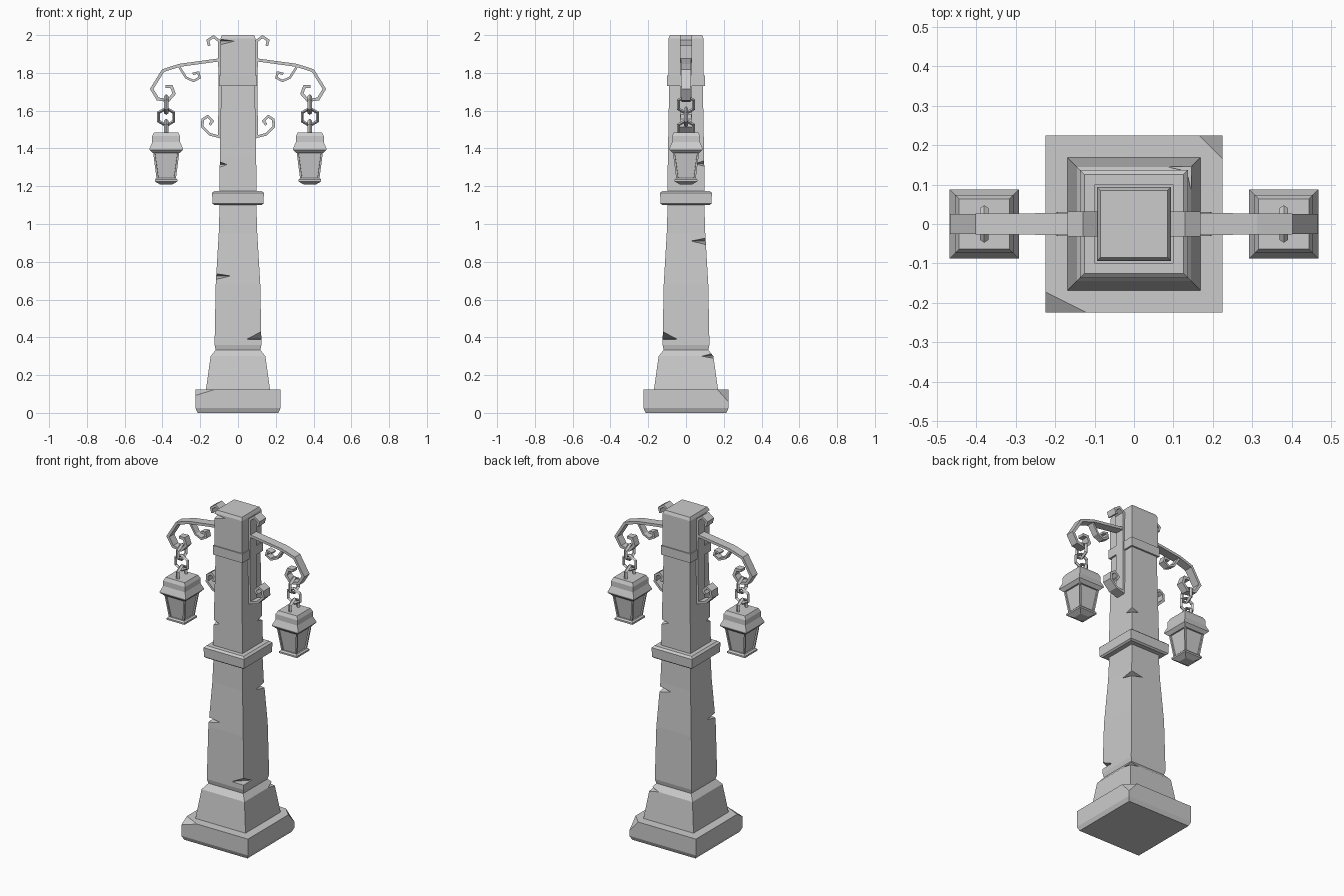
import bpy, bmesh
from math import pi
from mathutils import Vector, Matrix

cube = bpy.data.objects.get("Cube")
if cube:
    bpy.data.objects.remove(cube, do_unlink=True)

GREY = (0.6, 0.6, 0.6, 1)
mat = bpy.data.materials.new("plain_grey")
mat.use_nodes = True
mat.diffuse_color = GREY
mat.node_tree.nodes["Principled BSDF"].inputs["Base Color"].default_value = GREY


def finish(name, bm):
    bmesh.ops.recalc_face_normals(bm, faces=bm.faces)
    mesh = bpy.data.meshes.new(name)
    bm.to_mesh(mesh)
    bm.free()
    mesh.materials.append(mat)
    ob = bpy.data.objects.new(name, mesh)
    bpy.context.collection.objects.link(ob)
    return ob


def square_stack(profile, cx=0):
    """Closed square column through (half width, height) pairs."""
    bm = bmesh.new()
    rings = [[bm.verts.new((cx + sx * h, sy * h, z))
              for sx, sy in ((-1, -1), (1, -1), (1, 1), (-1, 1))] for h, z in profile]
    for a, b in zip(rings, rings[1:]):
        for i in range(4):
            j = (i + 1) % 4
            bm.faces.new((a[i], a[j], b[j], b[i]))
    bm.faces.new(rings[0][::-1])
    bm.faces.new(rings[-1])
    bmesh.ops.recalc_face_normals(bm, faces=bm.faces)
    return bm


def slice_off(bm, point, normal):
    """Shear a corner away and close the cut."""
    cut = bmesh.ops.bisect_plane(bm, geom=bm.verts[:] + bm.edges[:] + bm.faces[:],
                                 plane_co=point, plane_no=normal, clear_outer=True)
    edges = [e for e in cut["geom_cut"] if isinstance(e, bmesh.types.BMEdge)]
    bmesh.ops.contextual_create(bm, geom=edges)


def chip(ob, sx, sy, half, z, depth, up, down):
    """Cut a wedge-shaped chip out of a vertical edge of a column."""
    out = Vector((sx, sy, 0)).normalized()
    side = Vector((-out.y, out.x, 0)) * 0.3
    corner = Vector((sx * half, sy * half, z))
    tip, far = corner - out * depth, corner + out * depth
    bm = bmesh.new()
    ends = []
    for s in (-side, side):
        ends.append([bm.verts.new(p + s) for p in
                     (tip, far + Vector((0, 0, up * 2)), far - Vector((0, 0, down * 2)))])
    a, b = ends
    bm.faces.new(a)
    bm.faces.new(b[::-1])
    for i in range(3):
        j = (i + 1) % 3
        bm.faces.new((a[i], b[i], b[j], a[j]))
    cutter = finish("chip_cutter", bm)
    mod = ob.modifiers.new("chip", "BOOLEAN")
    mod.operation, mod.solver, mod.object = "DIFFERENCE", "EXACT", cutter
    bpy.context.view_layer.objects.active = ob
    bpy.ops.object.modifier_apply(modifier=mod.name)
    bpy.data.objects.remove(cutter, do_unlink=True)


def strip(name, points, w0, w1, thick, s):
    """Flat iron strip following (x, z) points, tapering in y, on side s."""
    pts = [Vector((s * x, 0, z)) for x, z in points]
    n = len(pts) - 1
    bm = bmesh.new()
    rings = []
    for i, p in enumerate(pts):
        d_in = (p - pts[i - 1]).normalized() if i else (pts[1] - p).normalized()
        d_out = (pts[i + 1] - p).normalized() if i < n else d_in
        d = (d_in + d_out).normalized()
        off = Vector((-d.z, 0, d.x)) * (thick / 2 / max(d.dot(d_in), 0.5))
        w = Vector((0, w0 + (w1 - w0) * i / n, 0))
        rings.append([bm.verts.new(v) for v in (p + off + w, p + off - w, p - off - w, p - off + w)])
    for a, b in zip(rings, rings[1:]):
        for i in range(4):
            j = (i + 1) % 4
            bm.faces.new((a[i], a[j], b[j], b[i]))
    bm.faces.new(rings[0])
    bm.faces.new(rings[-1])
    return finish(name, bm)


def link(name, x, z, turn):
    """Six-sided chain link with a diamond section."""
    bm = bmesh.new()
    rings = []
    for i in range(6):
        rot = Matrix.Rotation(i * pi / 3, 3, "Y")
        rings.append([bm.verts.new(Matrix.Rotation(turn, 3, "Z") @ (rot @ Vector(p)) + Vector((x, 0, z)))
                      for p in ((0, 0, 0.055), (0, 0.011, 0.046), (0, 0, 0.037), (0, -0.011, 0.046))])
    for k in range(6):
        a, b = rings[k], rings[(k + 1) % 6]
        for i in range(4):
            j = (i + 1) % 4
            bm.faces.new((a[i], a[j], b[j], b[i]))
    finish(name, bm)


# Stone foot with two sheared corners
bm = square_stack([(0.214, 0), (0.225, 0.025), (0.225, 0.125)])
slice_off(bm, (0.195, 0.195, 0.125), (1, 1, 0.9))
slice_off(bm, (-0.19, -0.19, 0.125), (-0.5, -1, 1.6))
finish("foot", bm)

# Pedestal
pedestal = finish("pedestal", square_stack([(0.17, 0.12), (0.145, 0.3), (0.117, 0.335)]))
chip(pedestal, 1, 1, 0.143, 0.3, 0.04, 0.02, 0.01)

# Lower shaft
shaft = finish("lower_shaft", square_stack(
    [(0.117, 0.33), (0.124, 0.36), (0.118, 0.68), (0.102, 0.95), (0.097, 1.11)]))
chip(shaft, 1, -1, 0.123, 0.39, 0.055, 0.04, 0.002)
chip(shaft, -1, -1, 0.116, 0.725, 0.055, 0.012, 0.018)
chip(shaft, 1, 1, 0.104, 0.91, 0.055, 0.015, 0.018)

# Collar
finish("collar", square_stack(
    [(0.125, 1.1), (0.135, 1.108), (0.137, 1.165), (0.125, 1.176)]))

# Upper shaft
upper = finish("upper_shaft", square_stack([(0.099, 1.17), (0.096, 1.35), (0.089, 1.74)]))
chip(upper, -1, -1, 0.097, 1.315, 0.028, 0.015, 0.015)
chip(upper, 1, 1, 0.097, 1.32, 0.035, 0.015, 0.015)

# Band and head block
finish("band", square_stack([(0.1, 1.73), (0.1, 1.785)]))
head = finish("head_block", square_stack([(0.094, 1.78), (0.093, 1.982), (0.085, 2.0)]))
chip(head, -1, -1, 0.092, 1.968, 0.05, 0.01, 0.018)

for s, side in ((1, "left"), (-1, "right")):
    # Wall strap with a curl at each end
    strip(side + "_strap",
          [(0.15, 1.525), (0.135, 1.545), (0.16, 1.57), (0.187, 1.553), (0.19, 1.515),
           (0.15, 1.475), (0.1, 1.462), (0.097, 1.6), (0.097, 1.8), (0.1, 1.97),
           (0.13, 1.992), (0.16, 1.972), (0.152, 1.943)], 0.03, 0.032, 0.014, s)
    # Lamp arm ending in a hook
    strip(side + "_arm",
          [(0.09, 1.87), (0.31, 1.84), (0.397, 1.812), (0.457, 1.715), (0.425, 1.662),
           (0.37, 1.654), (0.338, 1.69), (0.352, 1.728), (0.385, 1.728)], 0.028, 0.02, 0.016, s)
    # Scroll under the arm
    strip(side + "_scroll",
          [(0.315, 1.838), (0.275, 1.775), (0.235, 1.757), (0.203, 1.775),
           (0.21, 1.802), (0.24, 1.795)], 0.02, 0.02, 0.012, s)
    # Chain
    x = 0.38 * s
    for k in range(3):
        link(f"{side}_chain_link_{k + 1}", x, 1.632 - k * 0.065, 0 if k == 1 else pi / 2)
    # Lantern roof
    finish(side + "_lantern_roof", square_stack(
        [(0.07, 1.375), (0.088, 1.393), (0.088, 1.4), (0.074, 1.433), (0.074, 1.465), (0.064, 1.485)], x))
    # Lantern body with recessed panes
    bm = square_stack([(0.05, 1.23), (0.07, 1.385)], x)
    panes = [f for f in bm.faces if abs(f.normal.z) < 0.5]
    bmesh.ops.inset_individual(bm, faces=panes, thickness=0.014)
    bmesh.ops.inset_individual(bm, faces=panes, thickness=0.001, depth=-0.008)
    finish(side + "_lantern_body", bm)
    # Lantern base
    finish(side + "_lantern_base", square_stack(
        [(0.03, 1.208), (0.06, 1.225), (0.06, 1.235), (0.052, 1.243)], x))
